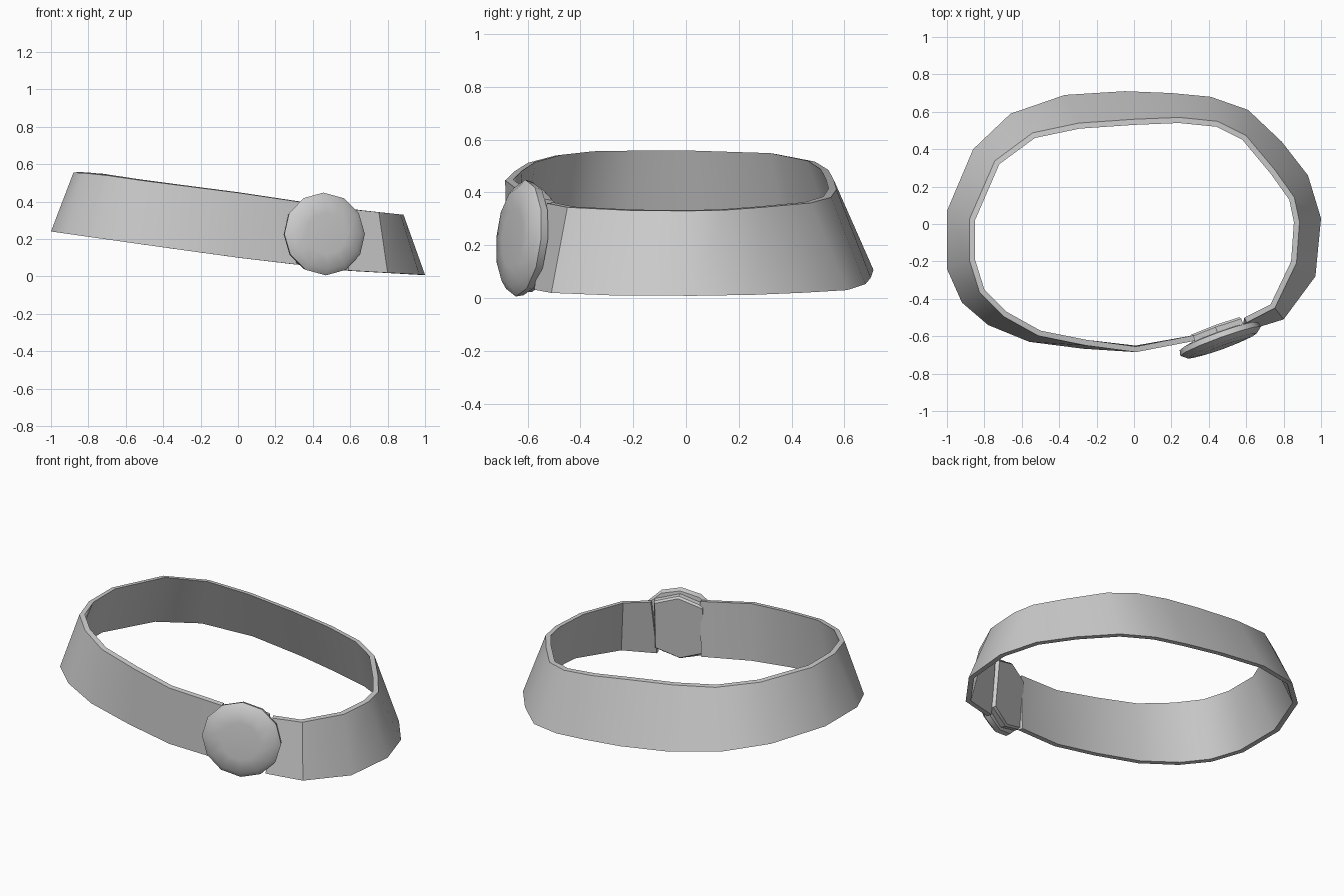
import bpy, bmesh
from math import sin, cos, pi, radians
from mathutils import Vector, Matrix

if "Cube" in bpy.data.objects:
    bpy.data.objects.remove(bpy.data.objects["Cube"])


def finish(name, verts, faces, angle=35):
    me = bpy.data.meshes.new(name)
    me.from_pydata(verts, [], faces)
    bm = bmesh.new()
    bm.from_mesh(me)
    bmesh.ops.recalc_face_normals(bm, faces=bm.faces)
    bm.to_mesh(me)
    bm.free()
    ob = bpy.data.objects.new(name, me)
    bpy.context.collection.objects.link(ob)
    bpy.ops.object.select_all(action='DESELECT')
    ob.select_set(True)
    bpy.context.view_layer.objects.active = ob
    bpy.ops.object.shade_smooth_by_angle(angle=radians(angle))
    return ob


def interp(table, x):
    x = min(max(x, table[0][0]), table[-1][0])
    for (x0, z0), (x1, z1) in zip(table, table[1:]):
        if x <= x1:
            return z0 + (z1 - z0) * (x - x0) / (x1 - x0)


def bridge(rows, n):
    return [(a * n + i, a * n + (i + 1) % n, (a + 1) * n + (i + 1) % n, (a + 1) * n + i)
            for a in range(rows - 1) for i in range(n)]


# Strap: outer bottom edge and inner top edge seen from above, end to end
bottom = [(.59, -.575), (.80, -.51), (.97, -.28), (1, .03), (.93, .26), (.79, .44), (.61, .61),
          (.41, .68), (.2, .70), (-.05, .71), (-.37, .69), (-.66, .59), (-.86, .40), (-1, .07),
          (-1, -.24), (-.92, -.42), (-.78, -.54), (-.56, -.63), (-.27, -.667), (.01, -.68), (.32, -.625)]
top = [(.59, -.50), (.73, -.43), (.84, -.20), (.855, .01), (.83, .13), (.73, .27), (.58, .45),
       (.44, .52), (.24, .54), (0, .53), (-.29, .51), (-.53, .46), (-.72, .32), (-.85, .02),
       (-.85, -.19), (-.8, -.35), (-.68, -.47), (-.5, -.57), (-.25, -.62), (.01, -.655), (.32, -.595)]
z_bottom = [(-1, .24), (-.4, .155), (0, .10), (.3, .065), (.6, .03), (1, .008)]
z_top = [(-.89, .56), (-.75, .553), (-.5, .515), (0, .45), (.6, .36), (.88, .33)]
THICK = .03


def outward(path, i):
    a, b = path[max(i - 1, 0)], path[min(i + 1, len(path) - 1)]
    return Vector((b[1] - a[1], a[0] - b[0], 0)).normalized()


verts = []
for i in range(len(bottom)):
    bo = Vector((*bottom[i], interp(z_bottom, bottom[i][0])))
    ti = Vector((*top[i], interp(z_top, top[i][0])))
    bi = bo - outward(bottom, i) * THICK
    to = ti + outward(top, i) * THICK
    to.z -= .003
    verts += [bo, to, ti, bi]
n = len(bottom)
finish("strap", verts, bridge(n, 4) + [(0, 1, 2, 3), tuple(range(4 * n - 4, 4 * n))])

# Buckle frame: local x across, y into the belt, z up
place = (Matrix.Translation((.457, -.61, .225)) @ Matrix.Rotation(radians(20), 4, 'Z')
         @ Matrix.Rotation(radians(-5), 4, 'X'))

# Buckle disc: twelve-sided shallow dome
profile = [(.5, -.052), (.86, -.044), (1, -.018), (.97, .012), (.8, .02)]
verts = [place @ Vector((.229 * r * cos(k * pi / 6), y, .222 * r * sin(k * pi / 6)))
         for r, y in profile for k in range(12)]
finish("buckle_disc", verts, bridge(5, 12) + [tuple(range(12)), tuple(range(48, 60))], 50)

# Buckle back block that joins the two strap ends
outline = [(-.145, -.15), (0, -.2), (.145, -.15), (.145, .15), (0, .2), (-.145, .15)]
verts = [place @ Vector((x * s, y, z * s)) for y, s in ((0, 1), (.045, 1), (.057, .95))
         for x, z in outline]
finish("buckle_back", verts, bridge(3, 6) + [tuple(range(6)), tuple(range(12, 18))])
